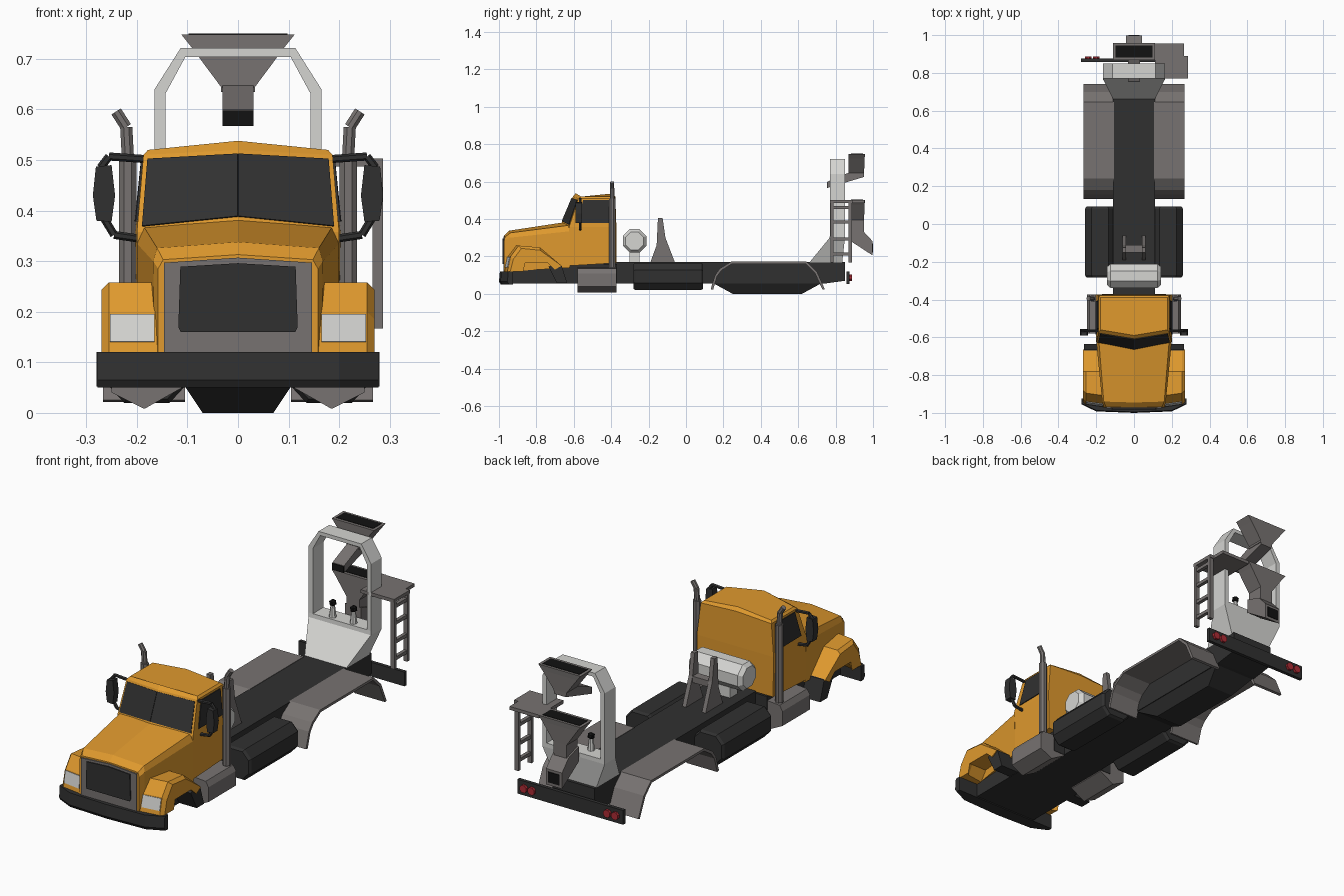
import bpy, bmesh, math
from mathutils import Vector as V

if "Cube" in bpy.data.objects:
    bpy.data.objects.remove(bpy.data.objects["Cube"])

def material(name, c):
    m = bpy.data.materials.new(name)
    m.diffuse_color = (*c, 1)
    m.use_nodes = True
    m.node_tree.nodes["Principled BSDF"].inputs["Base Color"].default_value = m.diffuse_color
    return m

ORANGE = material("orange_paint", (0.74, 0.32, 0.027))
DARK = material("dark_grey", (0.03, 0.03, 0.03))
GREY = material("warm_grey", (0.185, 0.17, 0.165))
WHITE = material("off_white", (0.66, 0.66, 0.64))
BLACK = material("black", (0.006, 0.006, 0.006))
RED = material("red_lamp", (0.42, 0.025, 0.035))
SIDES = ((1, "right"), (-1, "left"))

def mesh(name, verts, faces, mat):
    me = bpy.data.meshes.new(name)
    me.from_pydata([tuple(v) for v in verts], [], faces)
    bm = bmesh.new()
    bm.from_mesh(me)
    bmesh.ops.recalc_face_normals(bm, faces=bm.faces)
    bm.to_mesh(me)
    bm.free()
    me.materials.append(mat)
    ob = bpy.data.objects.new(name, me)
    bpy.context.collection.objects.link(ob)
    return ob

def loft(name, rings, mat):
    n = len(rings[0])
    faces = [(r*n + i, r*n + (i+1) % n, (r+1)*n + (i+1) % n, (r+1)*n + i)
             for r in range(len(rings)-1) for i in range(n)]
    faces += [tuple(range(n)), tuple(range((len(rings)-1)*n, len(rings)*n))]
    return mesh(name, [p for r in rings for p in r], faces, mat)

def prism(name, prof, axis, a, b, mat):
    put = {"x": lambda p, u, v: (p, u, v), "y": lambda p, u, v: (u, p, v)}[axis]
    return loft(name, [[put(p, u, v) for u, v in prof] for p in (a, b)], mat)

def box(name, x0, x1, y0, y1, z0, z1, mat):
    return prism(name, [(y0, z0), (y1, z0), (y1, z1), (y0, z1)], "x", x0, x1, mat)

def rect(w, y0, y1, z):
    return [(-w, y0, z), (w, y0, z), (w, y1, z), (-w, y1, z)]

def sym(half):
    return half + [(-x, y, z) for x, y, z in reversed(half) if x != 0]

def mirror2(half):
    return half + [(-x, z) for x, z in reversed(half) if x != 0]

def rod(name, p, q, r0, mat, n=8, r1=None):
    p, q = V(p), V(q)
    rot = (q-p).to_track_quat("Z", "Y")
    ring = lambda c, r: [c + rot @ V((r*math.cos(t), r*math.sin(t), 0))
                         for t in [(i+.5)*2*math.pi/n for i in range(n)]]
    return loft(name, [ring(p, r0), ring(q, r0 if r1 is None else r1)], mat)

def plate(name, corners, u0, u1, v0, v1, s, mat):
    """Thin plate lying on part of a four-cornered patch."""
    a, b, c, d = [V((x*s, y, z)) for x, y, z in corners]
    at = lambda u, v: a.lerp(b, u).lerp(d.lerp(c, u), v)
    q = [at(u0, v0), at(u1, v0), at(u1, v1), at(u0, v1)]
    n = (q[1]-q[0]).cross(q[3]-q[0]).normalized() * 0.004
    return loft(name, [[p-n for p in q], [p+n for p in q]], mat)

# Chassis and underbody
prism("chassis", [(-.95, .055), (.74, .055), (.85, .07), (.85, .17), (-.95, .17)], "x", -.11, .11, DARK)
box("front_underbody", -.17, .17, -.95, -.37, .055, .16, DARK)
loft("belly", [[(x, y, .06) for x, y, z in rect(.11, .14, .73, 0)], rect(.07, .25, .62, 0)], DARK)

# Hood and cab
loft("hood", [
    sym([(.158, -.972, .12), (.158, -.972, .285), (.148, -.968, .303), (0, -.972, .313)]),
    sym([(.165, -.945, .12), (.168, -.945, .30), (.16, -.94, .326), (0, -.945, .338)]),
    sym([(.198, -.62, .14), (.20, -.62, .335), (.185, -.63, .366), (0, -.655, .382)])], ORANGE)
belt = [(0, -.665, .378), (.2, -.625, .357), (.203, -.372, .357), (0, -.372, .357)]
brow = [(0, -.605, .52), (.187, -.575, .51), (.187, -.378, .51), (0, -.378, .52)]
loft("cab", [
    sym([(0, -.66, .15), (.197, -.625, .15), (.2, -.372, .165), (0, -.372, .165)]),
    sym(belt), sym(brow),
    sym([(0, -.59, .538), (.178, -.56, .52), (.178, -.39, .52), (0, -.39, .537)])], ORANGE)

# Grille
prism("grille_surround", mirror2([(.146, .12), (.146, .297), (0, .307)]), "y", -.977, -.969, GREY)
prism("grille", mirror2([(.113, .16), (.118, .17), (.114, .289), (0, .296)]), "y", -.982, -.976, DARK)

# Front bumper
loft("front_bumper", [sym([(0, y0 - 0, z), (.2, y0 + .008, z), (.278, y0 + .045, z), (.278, -.925, z), (0, -.925, z)])
                      for z, y0 in ((.05, -.99), (.065, -1.0), (.12, -.995))], DARK)

fender_prof = [(-.97, .12), (-.953, .2), (-.91, .258), (-.78, .248), (-.665, .15),
               (-.70, .13), (-.74, .165), (-.86, .165), (-.90, .12)]
for s, side in SIDES:
    # Front fender with headlight and mud guard
    loft("front_fender_" + side, [[(s*x, y + sh if y < -.88 else y, z - dz if z > .17 else z) for y, z in fender_prof]
         for x, sh, dz in ((.15, 0, 0), (.255, .015, 0), (.27, .03, .015))], ORANGE)
    plate("headlight_" + side, [(.15, -.97, .12), (.255, -.955, .12), (.255, -.938, .2), (.15, -.953, .2)],
          .14, .98, .25, .94, s, WHITE)
    prism("front_mud_guard_" + side, [(-.735, .145), (-.70, .165), (-.665, .152), (-.635, .057), (-.69, .057)],
          "x", s*.12, s*.265, DARK)
    # Windows
    plate("windshield_" + side, [belt[0], belt[1], brow[1], brow[0]], 0, .95, .07, .94, s, DARK)
    plate("door_window_" + side, [belt[1], belt[2], brow[2], brow[1]], .14, .86, .14, .94, s, DARK)
    # Mirror on two bent arms
    for arm, path in (("upper", [(.185, .502), (.255, .507), (.272, .485)]),
                      ("lower", [(.198, .345), (.245, .352), (.265, .385)])):
        for i in range(2):
            (xa, za), (xb, zb) = path[i:i+2]
            rod(f"mirror_{arm}_arm_{i}_{side}", (s*xa, -.565, za), (s*xb, -.565, zb), .008, DARK, 6)
    prism("mirror_" + side, [(s*x, z) for x, z in ((.25, .378), (.28, .38), (.287, .43), (.281, .487), (.25, .49), (.243, .43))],
          "y", -.59, -.555, DARK)
    # Exhaust stack
    stack = [(.218, .14), (.218, .51), (.221, .565), (.241, .596)]
    for i in range(3):
        (xa, za), (xb, zb) = stack[i:i+2]
        rod(f"exhaust_{i}_{side}", (s*xa, -.395, za), (s*xb, -.395, zb), (.019, .013, .012)[i], GREY)
    # Step box, side tank
    prism("step_box_" + side, [(s*x, z) for x, z in ((.11, .05), (.185, .008), (.25, .04), (.25, .11), (.235, .135), (.11, .145))],
          "y", -.58, -.372, GREY)
    tank = lambda k: [(s*(.18 + k*x), z*k + .093) for x, z in
                      ((-.045, -.073), (.045, -.073), (.08, -.035), (.08, .035), (.045, .073), (-.045, .073), (-.08, .035), (-.08, -.035))]
    loft("side_tank_" + side, [[(x, y, z) for x, z in tank(k)]
         for y, k in ((-.282, .9), (-.27, 1), (.08, 1), (.092, .9))], DARK)
    # Rear fender arch
    prism("rear_fender_" + side,
          [(.132, .025), (.155, .10), (.18, .135), (.24, .172), (.645, .172), (.70, .12), (.742, .025),
           (.73, .022), (.688, .113), (.64, .16), (.245, .16), (.19, .125), (.167, .095), (.145, .022)],
          "x", s*.105, s*.267, GREY)
    # Lifting fin and tail lamps
    prism("support_fin_" + side, [(-.19, .17), (-.157, .26), (-.15, .405), (-.125, .405), (-.11, .30), (-.06, .17)],
          "x", s*.042, s*.062, GREY)
    for i, x in enumerate((.2, .242)):
        rod(f"tail_lamp_{i}_{side}", (s*x, .87, .087), (s*x, .887, .087), .019, RED)
    # Control lever
    rod("lever_" + side, (s*.055, .795, .318), (s*.055, .795, .375), .017, WHITE, 8, .01)
    bm = bmesh.new()
    bmesh.ops.create_icosphere(bm, subdivisions=1, radius=.018)
    knob = mesh("lever_knob_" + side, [v.co + V((s*.055, .795, .387)) for v in bm.verts],
                [tuple(v.index for v in f.verts) for f in bm.faces], BLACK)
    bm.free()

box("fin_crossbar", -.045, .045, -.15, -.11, .27, .30, GREY)
box("rear_bumper", -.28, .28, .858, .875, .052, .12, DARK)

# Water tank behind the cab
rings = [[(x, -.275 + r*math.cos(a), .283 + r*math.sin(a)) for a in [(i+.5)*math.pi/4 for i in range(8)]]
         for x, r in ((-.143, .052), (-.125, .068), (.125, .068), (.143, .052))]
loft("water_tank", rings, WHITE)
box("water_tank_stand", -.06, .06, -.302, -.248, .165, .24, WHITE)

# Rear control stand and arch
loft("control_stand", [rect(.11, .66, .835, .168), rect(.165, .768, .85, .30), rect(.165, .77, .85, .32)], WHITE)
prism("rear_arch", [(.165, .30), (.165, .64), (.113, .722), (-.113, .722), (-.165, .64), (-.165, .30),
                    (-.143, .30), (-.143, .632), (-.104, .704), (.104, .704), (.143, .632), (.143, .30)],
      "y", .77, .85, WHITE)

# Upper and lower hoppers with chutes
for tag, top, low, neck in (("upper", .748, .645, .635), ("lower", .503, .395, .30)):
    loft(tag + "_hopper", [rect(.112, .868, .957, top), rect(.092, .868, .955, top - .025),
                           rect(.034, .868, .952, low), rect(.034, .868, .95, neck)], GREY)
    box(tag + "_hopper_opening", -.098, .098, .882, .945, top - .005, top + .002, BLACK)
prism("upper_chute", [(.757, .567), (.757, .60), (.87, .648), (.952, .648), (.952, .625)], "x", -.031, .031, GREY)
box("upper_chute_mouth", -.031, .031, .754, .759, .567, .598, BLACK)
prism("lower_chute", [(.868, .29), (.868, .36), (.948, .335), (.997, .282), (.997, .206)], "x", -.042, .042, GREY)
box("lower_chute_mouth", -.03, .03, .994, 1.0, .22, .27, BLACK)

# Ladder and platform
box("platform", .11, .265, .77, .955, .487, .503, GREY)
box("platform_step", .26, .287, .77, .89, .487, .503, GREY)
for i, y in enumerate((.772, .87)):
    box(f"ladder_rail_{i}", .266, .287, y, y + .017, .167, .49, GREY)
for i, z in enumerate((.205, .285, .375, .455)):
    box(f"ladder_rung_{i}", .268, .285, .785, .872, z, z + .016, GREY)
